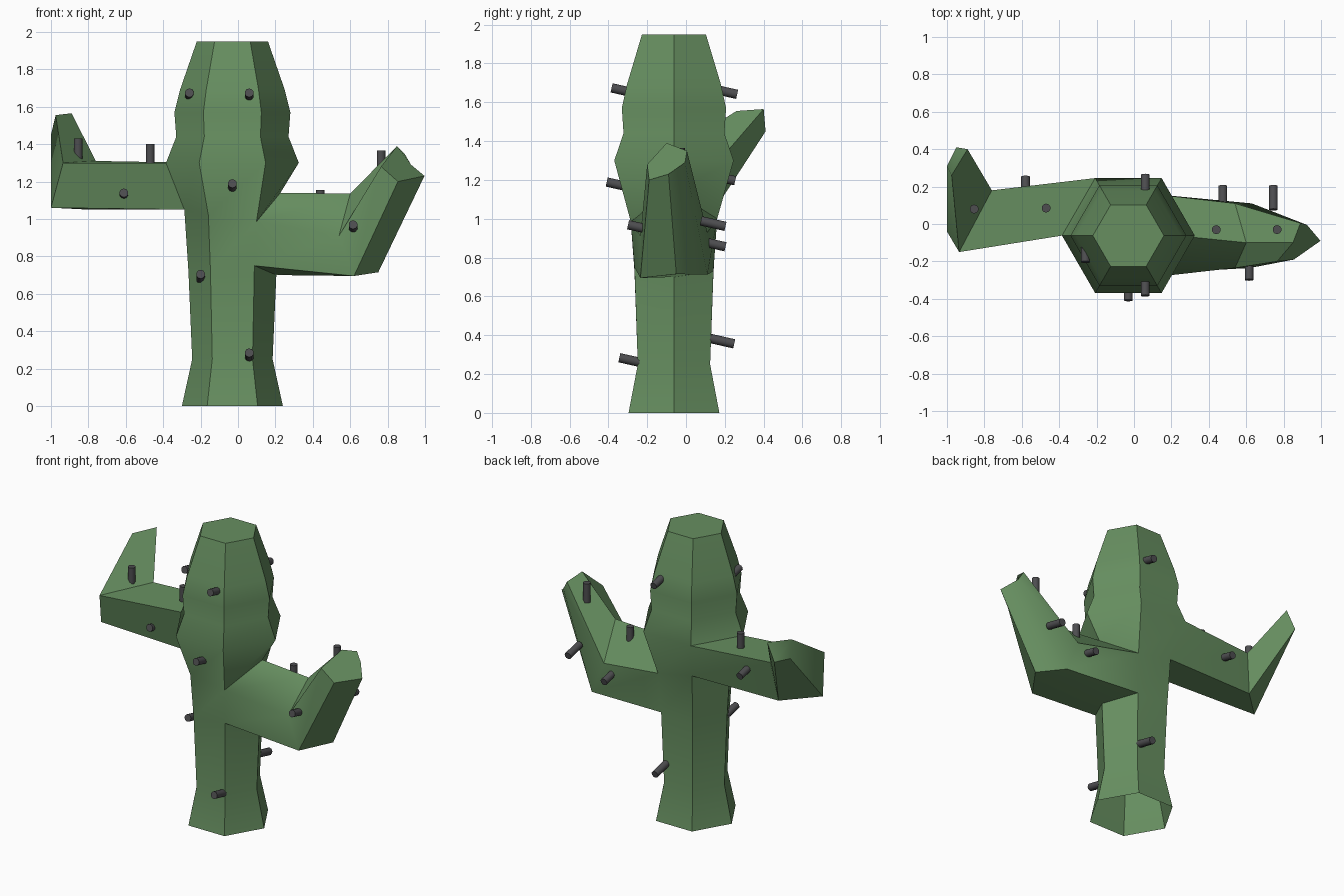
import bpy, bmesh, math
from mathutils import Vector

if "Cube" in bpy.data.objects:
    bpy.data.objects.remove(bpy.data.objects["Cube"])


def material(name, rgb):
    m = bpy.data.materials.new(name)
    m.diffuse_color = (*rgb, 1)
    m.use_nodes = True
    m.node_tree.nodes["Principled BSDF"].inputs["Base Color"].default_value = m.diffuse_color
    return m


green = material("cactus_green", (0.135, 0.275, 0.118))
dark = material("spine_grey", (0.075, 0.075, 0.08))


def finish(bm, name, mat, angle):
    bmesh.ops.recalc_face_normals(bm, faces=bm.faces)
    me = bpy.data.meshes.new(name)
    bm.to_mesh(me)
    bm.free()
    me.materials.append(mat)
    ob = bpy.data.objects.new(name, me)
    bpy.context.collection.objects.link(ob)
    bpy.ops.object.select_all(action='DESELECT')
    ob.select_set(True)
    bpy.context.view_layer.objects.active = ob
    bpy.ops.object.shade_smooth_by_angle(angle=math.radians(angle))


# Six-sided trunk: radius and height per ring, open underneath.
# Two rings have per-corner heights where the arms grow out.
CX, CY = -0.03, -0.062
rings = [
    (0.27, [0] * 6),
    (0.215, [0.25] * 6),
    (0.235, [0.70, 0.73, 0.72, 0.72, 0.73, 0.75]),
    (0.257, [1.14, 1.0, 1.05, 1.05, 1.02, 0.985]),
    (0.355, [1.3] * 6),
    (0.30, [1.44] * 6),
    (0.31, [1.57] * 6),
    (0.28, [1.69] * 6),
    (0.19, [1.95] * 6),
]
bm = bmesh.new()
grid = []
for r, zs in rings:
    grid.append([bm.verts.new((CX + r * math.cos(k * math.pi / 3),
                               CY + r * math.sin(k * math.pi / 3), z))
                 for k, z in enumerate(zs)])
arm_openings = {(2, 5), (2, 0), (3, 2)}
for i in range(len(grid) - 1):
    for k in range(6):
        if (i, k) not in arm_openings:
            j = (k + 1) % 6
            bm.faces.new((grid[i][k], grid[i][j], grid[i + 1][j], grid[i + 1][k]))
bm.faces.new(grid[-1])


# Arms: bridge loops from the trunk opening to the elbow, then to the tip
def arm(loop, sections):
    for pts in sections:
        new = [bm.verts.new(p) for p in pts]
        n = len(new)
        for a in range(n):
            b = (a + 1) % n
            bm.faces.new((loop[a], loop[b], new[b], new[a]))
        loop = new
    bm.faces.new(loop)


# left arm: front top, front bottom, back bottom, back top
arm([grid[4][3], grid[3][3], grid[3][2], grid[4][2]], [
    [(-0.935, -0.15, 1.30), (-1.0, -0.04, 1.06), (-0.80, 0.15, 1.05), (-0.76, 0.18, 1.31)],
    [(-0.975, 0.26, 1.555), (-1.0, 0.31, 1.45), (-0.95, 0.41, 1.45), (-0.89, 0.40, 1.565)],
])
# right arm: front, ridge and back on top, then back, keel and front below
arm([grid[3][5], grid[3][0], grid[3][1], grid[2][1], grid[2][0], grid[2][5]], [
    [(0.54, -0.235, 0.91), (0.60, -0.10, 1.135), (0.54, 0.11, 0.93),
     (0.63, 0.11, 0.712), (0.75, -0.05, 0.715), (0.62, -0.235, 0.695)],
    [(0.765, -0.20, 1.28), (0.85, -0.10, 1.39), (0.89, 0.005, 1.35),
     (0.925, -0.005, 1.29), (0.997, -0.09, 1.23), (0.855, -0.19, 1.20)],
])
finish(bm, "cactus_body", green, 45)


# Spines: short rods, level ones slope gently, the others stand upright
def spines(name, centres, axis):
    bm = bmesh.new()
    rot = Vector(axis).to_track_quat('Z', 'Y').to_matrix().to_4x4()
    for c in centres:
        made = bmesh.ops.create_cone(bm, cap_ends=True, segments=10, radius1=0.024,
                                     radius2=0.024, depth=0.13)
        bmesh.ops.transform(bm, matrix=rot, verts=made["verts"])
        bmesh.ops.translate(bm, vec=c, verts=made["verts"])
    finish(bm, name, dark, 45)


spines("front_spines", [
    (0.06, -0.32, 1.66), (-0.26, -0.14, 1.66), (-0.03, -0.345, 1.175),
    (-0.20, -0.19, 0.69), (0.06, -0.28, 0.27), (0.615, -0.235, 0.955),
    (-0.61, -0.015, 1.125)], (0, -0.975, 0.22))
spines("back_spines", [
    (0.06, 0.20, 1.655), (0.06, 0.185, 0.37), (-0.58, 0.19, 1.21),
    (0.475, 0.14, 0.87), (0.745, 0.14, 0.975)], (0, -0.975, 0.22))
spines("upright_spines", [
    (-0.47, 0.085, 1.335), (-0.855, 0.08, 1.365),
    (0.44, -0.03, 1.09), (0.765, -0.03, 1.30)], (0, 0, 1))
